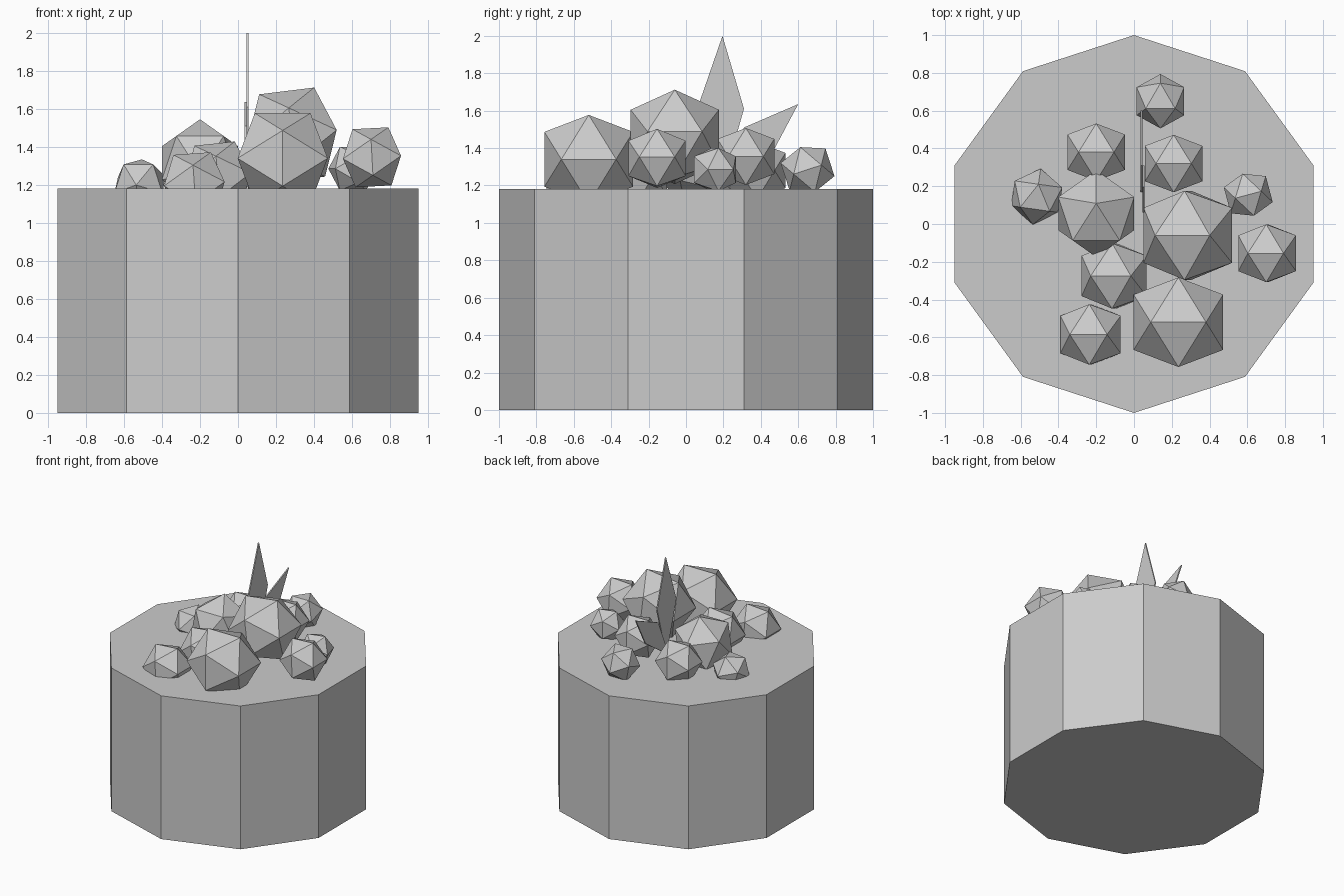
import bpy, bmesh, math
from mathutils import Vector, Euler

if "Cube" in bpy.data.objects:
    bpy.data.objects.remove(bpy.data.objects["Cube"])

PHI = (1 + 5 ** 0.5) / 2


def add_object(name, bm):
    bmesh.ops.recalc_face_normals(bm, faces=bm.faces)
    mesh = bpy.data.meshes.new(name)
    bm.to_mesh(mesh)
    bm.free()
    ob = bpy.data.objects.new(name, mesh)
    bpy.context.collection.objects.link(ob)
    return ob


def prism(name, points, offset):
    """Closed solid made by extruding a flat outline."""
    bm = bmesh.new()
    face = bm.faces.new([bm.verts.new(p) for p in points])
    ext = bmesh.ops.extrude_face_region(bm, geom=[face], use_keep_orig=True)
    moved = [v for v in ext["geom"] if isinstance(v, bmesh.types.BMVert)]
    bmesh.ops.translate(bm, verts=moved, vec=offset)
    return add_object(name, bm)


def stone(name, centre, reach, tilt):
    """Icosahedron with an edge on top; reach is the distance to an edge."""
    bm = bmesh.new()
    for a in (-1, 1):
        for b in (-PHI, PHI):
            for co in ((b, a, 0), (a, 0, b), (0, b, a)):
                bm.verts.new(Vector(co) * reach / PHI)
    bmesh.ops.convex_hull(bm, input=bm.verts)
    ob = add_object(name, bm)
    ob.location = centre
    ob.rotation_euler = Euler([math.radians(t) for t in tilt])
    return ob


# Ten-sided pot
ring = [(math.sin(i * math.pi / 5), math.cos(i * math.pi / 5), 0) for i in range(10)]
prism("pot", ring, (0, 0, 1.18))

# Faceted stones on top: centre, size, tilt in degrees
stones = [
    ((0.285, -0.06, 1.46), 0.236, (0, -7, 0)),
    ((0.235, -0.52, 1.34), 0.237, (0, 0, 0)),
    ((-0.20, 0.055, 1.315), 0.201, (45, 0, 0)),
    ((-0.105, -0.275, 1.245), 0.173, (0, -6, 0)),
    ((-0.23, -0.585, 1.205), 0.16, (0, -4, 0)),
    ((-0.20, 0.38, 1.28), 0.152, (0, 0, 0)),
    ((0.21, 0.32, 1.355), 0.152, (0, 0, 0)),
    ((0.705, -0.155, 1.345), 0.153, (0, -3, 0)),
    ((0.605, 0.155, 1.285), 0.115, (0, 0, 15)),
    ((0.14, 0.65, 1.285), 0.126, (18, 0, 0)),
    ((-0.515, 0.145, 1.20), 0.127, (32, 0, -8)),
]
for i, (centre, reach, tilt) in enumerate(stones):
    stone(f"stone_{i + 1}", centre, reach, tilt)

# Thin pointed leaves, outlined in the y-z plane
leaves = [
    ("tall_leaf", 0.045, [(0.19, 1.19), (0.31, 1.61), (0.195, 2.0), (0.06, 1.61)]),
    ("short_leaf", 0.035, [(0.17, 1.19), (0.475, 1.40), (0.60, 1.635), (0.31, 1.51)]),
]
for name, x, outline in leaves:
    prism(name, [(x, y, z) for y, z in outline], (0.01, 0, 0))
